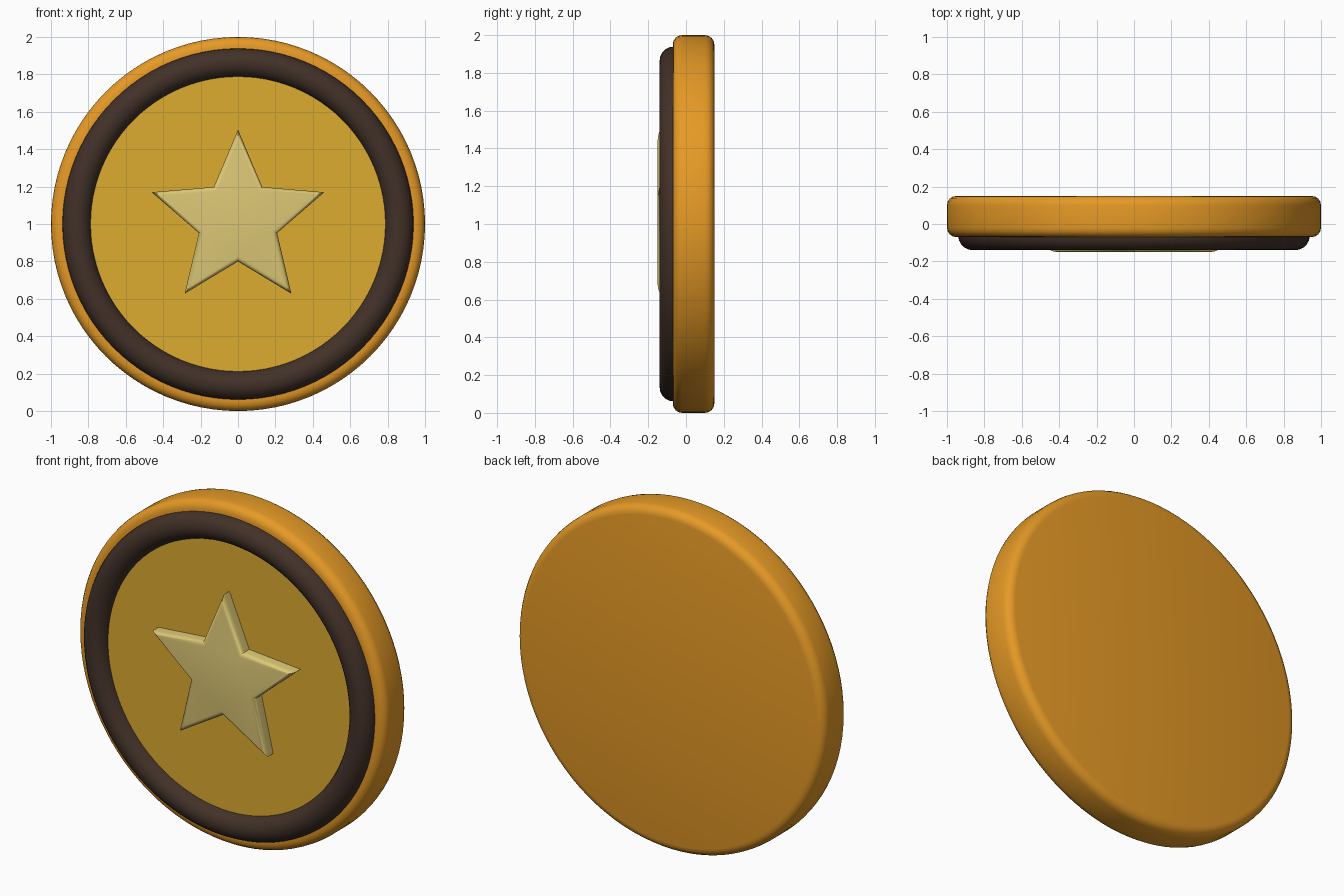
import bpy, bmesh, math

if "Cube" in bpy.data.objects:
    bpy.data.objects.remove(bpy.data.objects["Cube"])

SIDES = 96
CENTRE_Z = 1.0


def srgb(r, g, b):
    lin = [((c / 255 + 0.055) / 1.055) ** 2.4 for c in (r, g, b)]
    return (*lin, 1)


def material(name, colour):
    m = bpy.data.materials.new(name)
    m.diffuse_color = colour
    m.use_nodes = True
    m.node_tree.nodes["Principled BSDF"].inputs["Base Color"].default_value = m.diffuse_color
    return m


def finish(name, bm, mat, angle=40):
    bmesh.ops.recalc_face_normals(bm, faces=bm.faces)
    mesh = bpy.data.meshes.new(name)
    bm.to_mesh(mesh)
    bm.free()
    mesh.materials.append(mat)
    ob = bpy.data.objects.new(name, mesh)
    bpy.context.collection.objects.link(ob)
    bpy.ops.object.select_all(action='DESELECT')
    ob.select_set(True)
    bpy.context.view_layer.objects.active = ob
    bpy.ops.object.shade_smooth_by_angle(angle=math.radians(angle))
    return ob


def turned(name, profile, mat, closed=False):
    """Revolve (radius, y) points about the coin's y axis."""
    bm = bmesh.new()
    rings = []
    for i in range(SIDES):
        a = 2 * math.pi * i / SIDES
        rings.append([bm.verts.new((r * math.cos(a), y, CENTRE_Z + r * math.sin(a)))
                      for r, y in profile])
    n = len(profile)
    for i in range(SIDES):
        p, q = rings[i], rings[(i + 1) % SIDES]
        for j in range(n if closed else n - 1):
            k = (j + 1) % n
            bm.faces.new((p[j], p[k], q[k], q[j]))
    if not closed:
        bm.faces.new([ring[0] for ring in rings])
        bm.faces.new([ring[-1] for ring in rings])
    return finish(name, bm, mat)


orange = material("orange gold", srgb(230, 154, 38))
gold = material("yellow gold", srgb(220, 172, 48))
pale = material("pale gold", srgb(221, 200, 118))
brown = material("dark brown", srgb(66, 49, 40))

# Coin body: thick disc with rounded rims
R, BEV, FRONT, BACK = 1.0, 0.05, -0.07, 0.15
arc = [math.radians(a) for a in (0, 22.5, 45, 67.5, 90)]
body = [(R - BEV + BEV * math.sin(a), FRONT + BEV - BEV * math.cos(a)) for a in arc]
body += [(R - BEV + BEV * math.cos(a), BACK - BEV + BEV * math.sin(a)) for a in arc]
turned("coin_body", body, orange)

# Dark rounded border ring
tube = [(0.8625 + 0.077 * math.cos(2 * math.pi * i / 20),
         -0.063 + 0.077 * math.sin(2 * math.pi * i / 20)) for i in range(20)]
turned("border_ring", tube, brown, closed=True)

# Inner face plate
turned("face_plate", [(0.83, -0.08), (0.83, -0.06)], gold)

# Raised star with rounded front edges
bm = bmesh.new()
star = []
for i in range(10):
    r = 0.485 if i % 2 == 0 else 0.22
    a = math.pi / 2 + i * math.pi / 5
    star.append(bm.verts.new((r * math.cos(a), -0.07, 1.02 + r * math.sin(a))))
base = bm.faces.new(star)
out = bmesh.ops.extrude_face_region(bm, geom=[base], use_keep_orig=True)
top = [v for v in out["geom"] if isinstance(v, bmesh.types.BMVert)]
bmesh.ops.translate(bm, verts=top, vec=(0, -0.08, 0))
bmesh.ops.recalc_face_normals(bm, faces=bm.faces)
rim = [e for e in bm.edges if all(v.co.y < -0.1 for v in e.verts)]
bmesh.ops.bevel(bm, geom=rim, offset=0.025, segments=4, profile=0.5,
                affect='EDGES', clamp_overlap=True)
finish("star", bm, pale)
